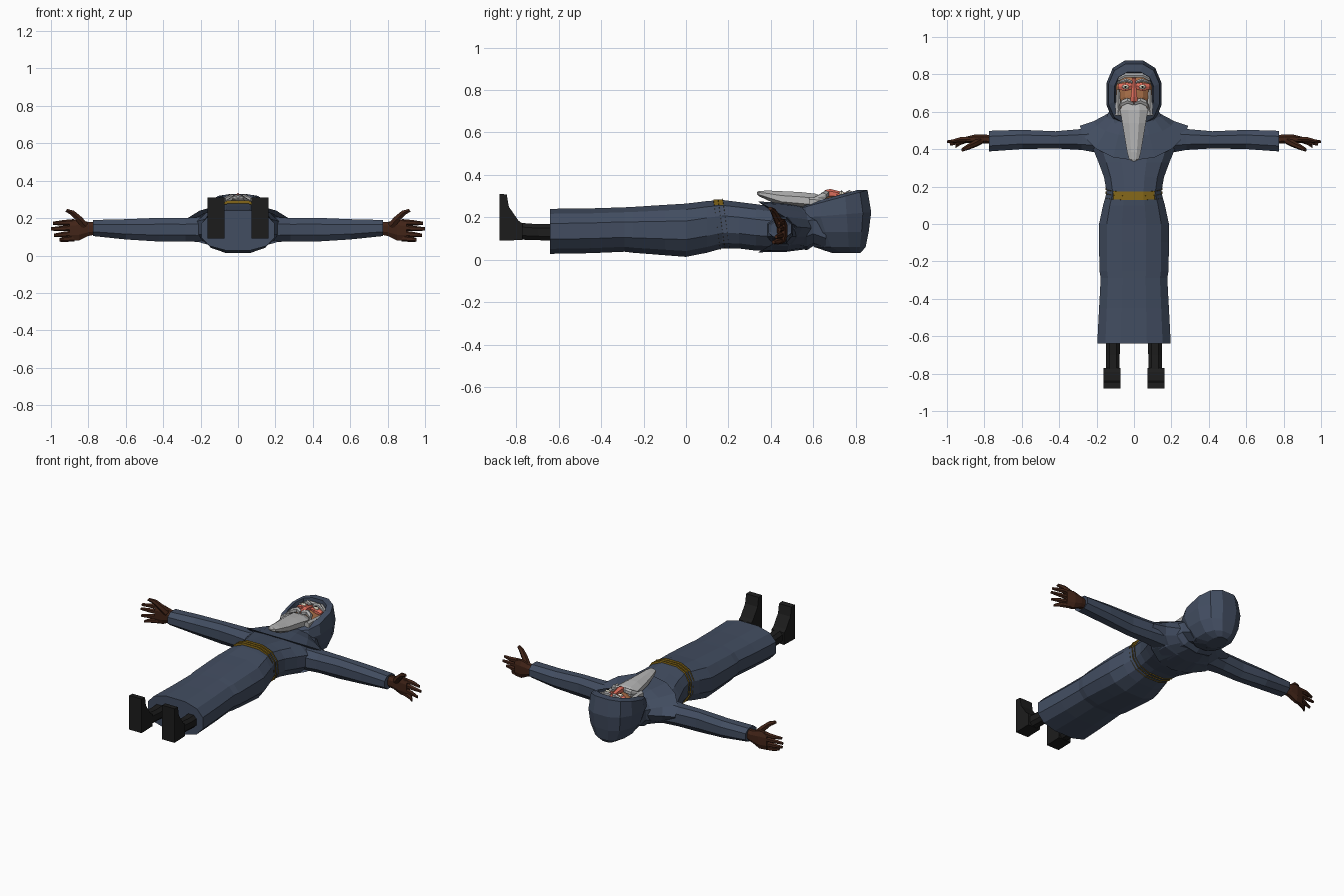
import bpy, bmesh, math
from mathutils import Vector as V


def mat(name, r, g, b):
    m = bpy.data.materials.new(name)
    m.diffuse_color = (r, g, b, 1)
    return m


BLUE = mat("blue_cloth", .055, .075, .12)
GOLD = mat("gold", .24, .14, .01)
BROWN = mat("brown_skin", .055, .018, .009)
BLACK = mat("black_leather", .012, .012, .012)
GREY = mat("grey_hair", .45, .45, .45)
TAN = mat("face_skin", .42, .17, .07)
RED = mat("ruddy_skin", .75, .16, .11)
WHITE = mat("eye_white", .8, .75, .6)
DARK = mat("pupil", .01, .01, .01)


def oval(c, u, v, n=12, p=2.0):
    """Superellipse ring around c with half axes u and v."""
    c, u, v = V(c), V(u), V(v)
    out = []
    for i in range(n):
        a = 2 * math.pi * (i + .5) / n
        s = [math.copysign(abs(t) ** (2 / p), t) for t in (math.cos(a), math.sin(a))]
        out.append(c + u * s[0] + v * s[1])
    return out


def loft(name, rings, material, mirror=False, caps=(True, True)):
    bm = bmesh.new()
    vs = [[bm.verts.new(p) for p in r] for r in rings]
    n = len(rings[0])
    for a, b in zip(vs, vs[1:]):
        for i in range(n):
            j = (i + 1) % n
            bm.faces.new((a[i], a[j], b[j], b[i]))
    if caps[0]:
        bm.faces.new(vs[0][::-1])
    if caps[1]:
        bm.faces.new(vs[-1])
    bmesh.ops.recalc_face_normals(bm, faces=bm.faces)
    me = bpy.data.meshes.new(name)
    bm.to_mesh(me)
    bm.free()
    me.materials.append(material)
    ob = bpy.data.objects.new(name, me)
    bpy.context.collection.objects.link(ob)
    if mirror:
        ob.modifiers.new("mirror", 'MIRROR').use_mirror_merge = False
    return ob


def along_y(secs, n=12, p=2.0):
    """Sections (y, half width, low z, high z)."""
    return [oval((0, y, (a + b) / 2), (w, 0, 0), (0, 0, (b - a) / 2), n, p) for y, w, a, b in secs]


def along_x(secs, n=8, p=2.3):
    """Sections (x, y, z, half depth, half height)."""
    return [oval((x, y, z), (0, ry, 0), (0, 0, rz), n, p) for x, y, z, ry, rz in secs]


def ball(name, c, r, material, mirror=False, seg=8, rings=6):
    bm = bmesh.new()
    bmesh.ops.create_uvsphere(bm, u_segments=seg, v_segments=rings, radius=1)
    for v in bm.verts:
        v.co = V((v.co.x * r[0] + c[0], v.co.y * r[1] + c[1], v.co.z * r[2] + c[2]))
    me = bpy.data.meshes.new(name)
    bm.to_mesh(me)
    bm.free()
    me.materials.append(material)
    ob = bpy.data.objects.new(name, me)
    bpy.context.collection.objects.link(ob)
    if mirror:
        ob.modifiers.new("mirror", 'MIRROR').use_mirror_merge = False


# long robe, hem to neck
loft("robe", along_y([
    (-.64, .202, .025, .243), (-.45, .192, .028, .245), (-.29, .183, .035, .25),
    (-.25, .19, .03, .252), (-.1, .192, .018, .262), (0, .192, .01, .268),
    (.1, .17, .03, .28), (.17, .15, .05, .285), (.25, .165, .05, .275),
    (.33, .195, .04, .265), (.40, .225, .038, .255), (.48, .215, .04, .25),
    (.54, .16, .06, .245), (.62, .11, .07, .24)], 12, 2.5), BLUE)

# belt of three stacked cords, tilted
belt = []
for y in (-.03, -.008, .014):
    for dy, g in ((0, -.006), (.004, .006), (.017, .006), (.021, -.006)):
        belt.append(oval((0, .175 + y, .17), (.152 + g, 0, 0), (0, -.017, .122 + g), 12, 2.5))
loft("belt", belt, GOLD)

# shoulder cape flaring from the neck
cape = []
for rx, rz, y0, drop, cz in ((.26, .10, .51, .14, .152), (.29, .12, .525, .185, .155),
                             (.215, .115, .55, .08, .152), (.14, .10, .59, .02, .15)):
    ring = []
    for i in range(16):
        a = 2 * math.pi * i / 16
        c, s = math.cos(a), math.sin(a)
        ring.append(V((rx * c, y0 - drop * abs(s) ** 1.2, cz + rz * s)))
    cape.append(ring)
loft("shoulder_cape", cape, BLUE, caps=(False, True))

# sleeves
loft("sleeve", along_x([
    (.14, .45, .14, .085, .075), (.28, .452, .138, .06, .067), (.42, .45, .138, .049, .068),
    (.6, .452, .14, .055, .058), (.775, .443, .147, .059, .046),
    (.77, .443, .147, .045, .034)]), BLUE, True)

# hood: back of skull to rim, then in to the face recess
hood = []
for z, cy, rx, ry, t in ((.033, .755, .05, .07, 0), (.06, .725, .10, .125, 0),
                         (.13, .71, .137, .155, 0), (.21, .695, .15, .183, .08),
                         (.285, .695, .139, .165, .27), (.298, .695, .108, .12, .27),
                         (.22, .695, .103, .115, .1)):
    hood.append(oval((0, cy, z), (rx, 0, 0), (0, ry, ry * t), 12, 2.5))
loft("hood", hood, BLUE)
loft("hood_collar", along_y([(.50, .17, .06, .25), (.57, .155, .045, .25),
                             (.60, .14, .065, .245), (.66, .13, .04, .23)], 10, 2.3), BLUE)

# face
ball("face", (0, .70, .225), (.1, .125, .078), TAN, seg=10)
loft("nose", [oval((0, y, z), (w, 0, 0), (0, 0, h), 6) for y, w, z, h in (
    (.78, .012, .295, .012), (.74, .012, .303, .016), (.68, .02, .312, .022),
    (.655, .024, .308, .02), (.645, .012, .30, .01))], RED)
loft("eye_socket", along_x([(.012, .738, .298, .018, .01), (.045, .733, .3, .026, .018),
                            (.085, .735, .287, .016, .01)], 6), RED, True)
ball("eye", (.045, .733, .31), (.019, .013, .013), WHITE, True)
ball("pupil", (.045, .733, .321), (.006, .006, .005), DARK, True, 6, 4)
loft("eyebrow", along_x([(.008, .757, .31, .008, .012), (.04, .77, .315, .011, .014),
                         (.09, .755, .292, .006, .008)], 6), GREY, True)
loft("forehead_hair", along_x([(-.085, .775, .285, .012, .012), (-.045, .795, .302, .014, .012),
                               (.045, .795, .302, .014, .012), (.085, .775, .285, .012, .012)], 6), GREY)
loft("sideburn", along_y([(.58, .018, .25, .295), (.66, .014, .255, .29),
                          (.72, .009, .26, .285)], 6), GREY, True).location.x = 0
side = bpy.data.objects["sideburn"]
for v in side.data.vertices:
    v.co.x += .085
loft("moustache", along_x([(.004, .648, .306, .014, .014), (.035, .66, .31, .016, .017),
                           (.068, .645, .3, .018, .015), (.088, .60, .282, .012, .01)], 6), GREY, True)

# long beard
loft("beard", along_y([
    (.655, .06, .24, .296), (.61, .08, .235, .314), (.54, .068, .24, .322),
    (.45, .052, .25, .326), (.385, .04, .278, .328), (.345, .028, .298, .325),
    (.335, .008, .308, .32)], 8, 2.0), GREY)

# hands: palm, four fingers, thumb
loft("palm", along_x([(.755, .45, .145, .024, .034), (.80, .455, .142, .026, .04),
                      (.85, .456, .137, .024, .06), (.90, .45, .134, .017, .058)]), BROWN, True)
fingers = ((.178, .172, .99, .438), (.148, .142, 1.0, .44), (.117, .108, .985, .425), (.092, .083, .955, .412))
for k, (z0, z1, x1, y1) in enumerate(fingers):
    loft("finger_%d" % (k + 1), along_x([
        (.875, .452, z0, .014, .017), (.93, .452 - k * .006, (z0 + z1) / 2, .014, .015),
        (x1, y1, z1, .008, .009)], 6, 2), BROWN, True)
loft("thumb", [oval(c, (r * .6, 0, -r * .8), (0, r, 0), 6) for c, r in (
    ((.815, .45, .155), .024), ((.85, .43, .195), .02), ((.885, .413, .228), .016),
    ((.918, .397, .242), .010))], BROWN, True)

# boots: leg shaft, then side-profile foot with toes pointing up
loft("boot_shaft", [oval((.113, y, (a + b) / 2), (w, 0, 0), (0, 0, (b - a) / 2), 8, 2.6)
                    for y, w, a, b in ((-.55, .042, .085, .175), (-.7, .039, .09, .17),
                                       (-.80, .038, .093, .178), (-.86, .038, .093, .17))], BLACK, True)
profile = ((-.88, .09), (-.88, .31), (-.845, .308), (-.835, .25), (-.79, .185), (-.77, .17), (-.77, .093))
loft("boot_foot", [[V((x, y, z)) for y, z in profile] for x in (.073, .162)], BLACK, True)
